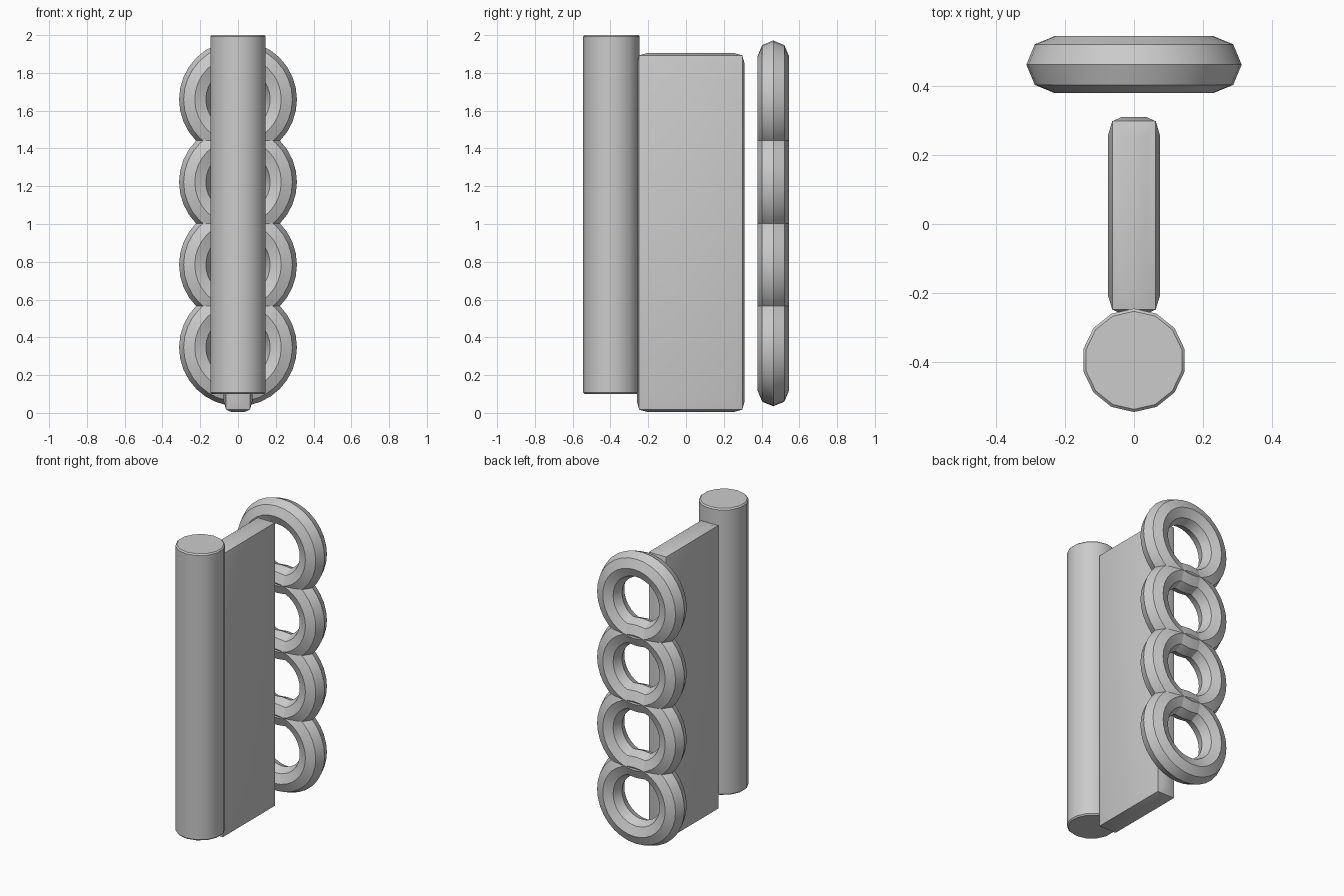
import bpy, bmesh, math
from math import pi, cos, sin

if "Cube" in bpy.data.objects:
    bpy.data.objects.remove(bpy.data.objects["Cube"])


def finish(name, bm, angle=31):
    bmesh.ops.recalc_face_normals(bm, faces=bm.faces)
    me = bpy.data.meshes.new(name)
    bm.to_mesh(me)
    bm.free()
    ob = bpy.data.objects.new(name, me)
    bpy.context.collection.objects.link(ob)
    bpy.ops.object.select_all(action='DESELECT')
    ob.select_set(True)
    bpy.context.view_layer.objects.active = ob
    bpy.ops.object.shade_smooth_by_angle(angle=math.radians(angle))
    return ob


def loft(bm, rings, closed):
    # bridge rings of vertices; closed joins last to first, otherwise cap ends
    n = len(rings[0])
    vs = [[bm.verts.new(p) for p in r] for r in rings]
    for i in range(len(vs) if closed else len(vs) - 1):
        a, b = vs[i], vs[(i + 1) % len(vs)]
        for j in range(n):
            k = (j + 1) % n
            bm.faces.new((a[j], a[k], b[k], b[j]))
    if not closed:
        bm.faces.new(vs[0])
        bm.faces.new(vs[-1])


# front post: 14-sided rod with a tiny edge bevel
bm = bmesh.new()
profile = [(0.142, 0.10), (0.15, 0.108), (0.15, 1.992), (0.142, 2.0)]
loft(bm, [[(r * cos(pi / 2 + 2 * pi * i / 14), -0.395 + r * sin(pi / 2 + 2 * pi * i / 14), z)
           for i in range(14)] for r, z in profile], False)
finish("front_post", bm)

# plate: slab with softly pillowed faces
bm = bmesh.new()
cy, cz, hy, hz = 0.025, 0.955, 0.285, 0.95
for x, iy, iz in [(0.076, 0.055, 0.055), (0.063, 0.012, 0.012),
                  (0.036, 0, 0.055), (0.036, 0.055, 0)]:
    for sx in (-1, 1):
        for sy in (-1, 1):
            for sz in (-1, 1):
                bm.verts.new((sx * x, cy + sy * (hy - iy), cz + sz * (hz - iz)))
bmesh.ops.convex_hull(bm, input=bm.verts)
bmesh.ops.dissolve_limit(bm, angle_limit=0.01, verts=bm.verts, edges=bm.edges)
finish("plate", bm)

# column of four overlapping finger rings with octagonal section
R, r, N = 0.229, 0.083, 32
for k in range(4):
    bm = bmesh.new()
    z0 = 0.347 + 0.4375 * k
    rings = []
    for i in range(N):
        a = 2 * pi * i / N
        rings.append([((R + r * cos(t)) * cos(a), 0.462 + r * sin(t), z0 + (R + r * cos(t)) * sin(a))
                      for t in (2 * pi * j / 8 for j in range(8))])
    loft(bm, rings, True)
    finish(f"finger_ring_{k + 1}", bm)
